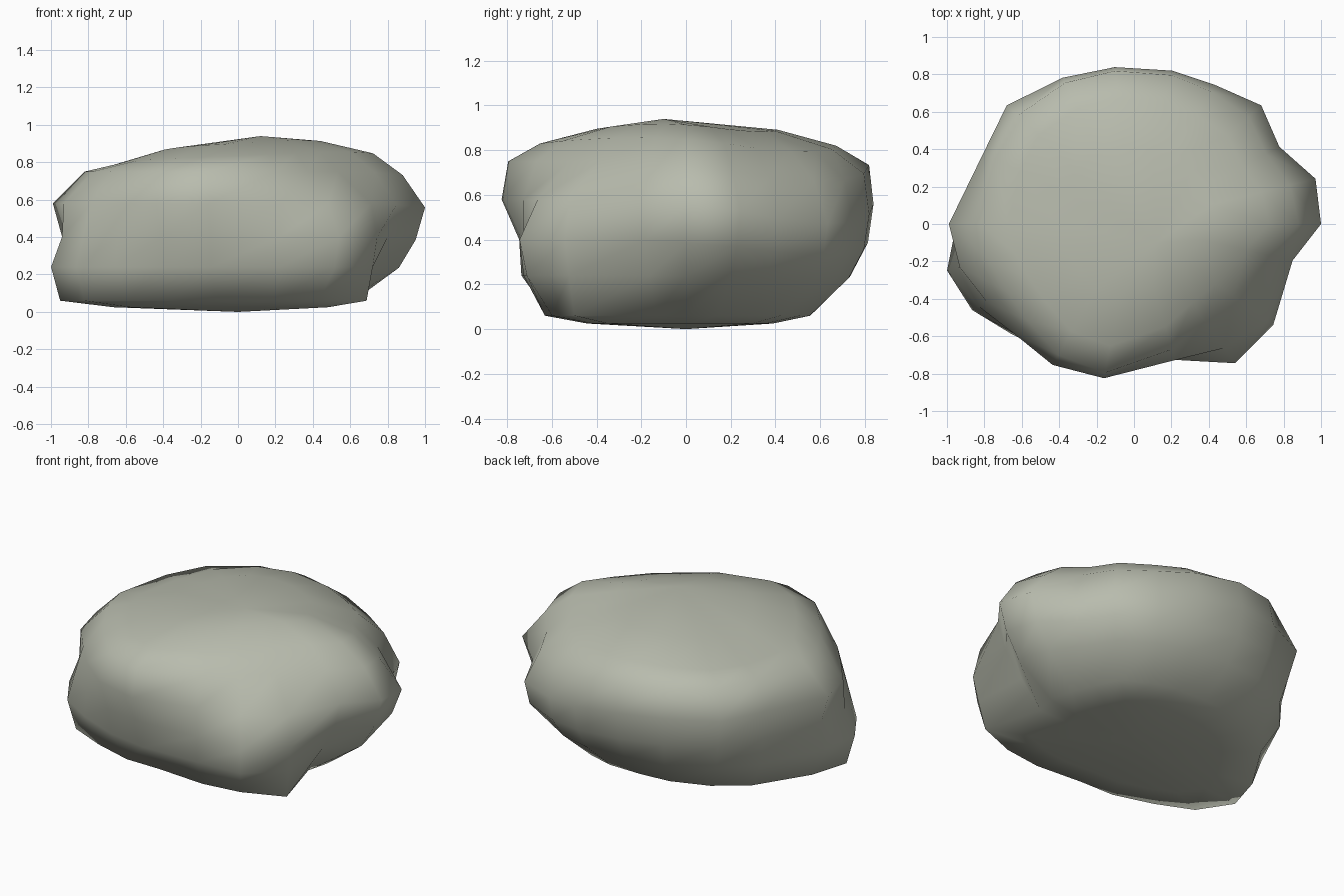
import bpy, bmesh
from math import cos, sin, radians

if "Cube" in bpy.data.objects:
    bpy.data.objects.remove(bpy.data.objects["Cube"])

# Compass angles of the ridges and hollows around the rock
ANGLES = [0, 14, 28, 43, 60, 76, 97, 116, 137, 155,
          180, 194, 208, 222, 240, 259, 287, 306, 324, 347]

# Horizontal slices: height, sag at the back right, radius at each angle
SLICES = [
    (0.06, 0.00, [.62, .60, .60, .62, .59, .57, .56, .60, .67, .75,
                  .88, .98, .93, .80, .70, .62, .66, .74, .85, .60]),
    (0.24, 0.02, [.86, .82, .78, .80, .77, .75, .74, .78, .83, .86,
                  .95, 1.03, .98, .88, .80, .75, .76, .88, .89, .72]),
    (0.40, 0.07, [.95, .94, .86, .90, .84, .82, .82, .84, .88, .87,
                  .94, .97, .94, .87, .82, .76, .76, .92, .92, .82]),
    (0.58, 0.11, [1.0, 1.0, .88, .93, .86, .845, .845, .87, .93, .89,
                  .99, .96, .89, .87, .87, .84, .76, .82, .88, .87]),
    (0.75, 0.09, [.88, .86, .80, .84, .82, .82, .825, .84, .85, .82,
                  .82, .80, .77, .77, .81, .81, .70, .64, .66, .75]),
]

bm = bmesh.new()


def lobe(angle, centre):
    """1 at the centre direction, fading to 0 a quarter turn away."""
    return max(0.0, cos(radians(angle - centre))) ** 4


def ring(radii, z, scale=1.0, sag=0.0, tilt=0.0, dip=0.0):
    """One loop of points: sag lowers the back right, dip the left, tilt raises the right."""
    return [bm.verts.new((r * scale * cos(radians(a)), r * scale * sin(radians(a)),
                          z + tilt * cos(radians(a)) - sag * lobe(a, 48) - dip * lobe(a, 165)))
            for a, r in zip(ANGLES, radii)]


base, crown = SLICES[0][2], SLICES[-1][2]

# Shallow underside, sides, then the tilted crown
rings = [ring(base, 0.025, 0.7)]
rings += [ring(r, z, sag=s) for z, s, r in SLICES]
rings.append(ring(crown, 0.835, 0.82, 0.06, 0.025, 0.03))
rings.append(ring(crown, 0.9, 0.5, 0.03, 0.02, 0.02))

n = len(ANGLES)
for lo, hi in zip(rings, rings[1:]):
    for i in range(n):
        j = (i + 1) % n
        bm.faces.new((lo[i], lo[j], hi[j], hi[i]))

# Close the bottom and top with fans
for loop, centre in ((rings[0], (0, 0, 0)), (rings[-1], (0.12, -0.1, 0.94))):
    c = bm.verts.new(centre)
    for i in range(n):
        bm.faces.new((loop[i], loop[(i + 1) % n], c))

bmesh.ops.recalc_face_normals(bm, faces=bm.faces)
for f in bm.faces:
    f.smooth = True

mesh = bpy.data.meshes.new("rock")
bm.to_mesh(mesh)
bm.free()

# Greenish grey stone
stone = bpy.data.materials.new("stone")
stone.diffuse_color = (0.48, 0.50, 0.42, 1)
stone.use_nodes = True
stone.node_tree.nodes["Principled BSDF"].inputs["Base Color"].default_value = stone.diffuse_color
mesh.materials.append(stone)

rock = bpy.data.objects.new("rock", mesh)
bpy.context.collection.objects.link(rock)
